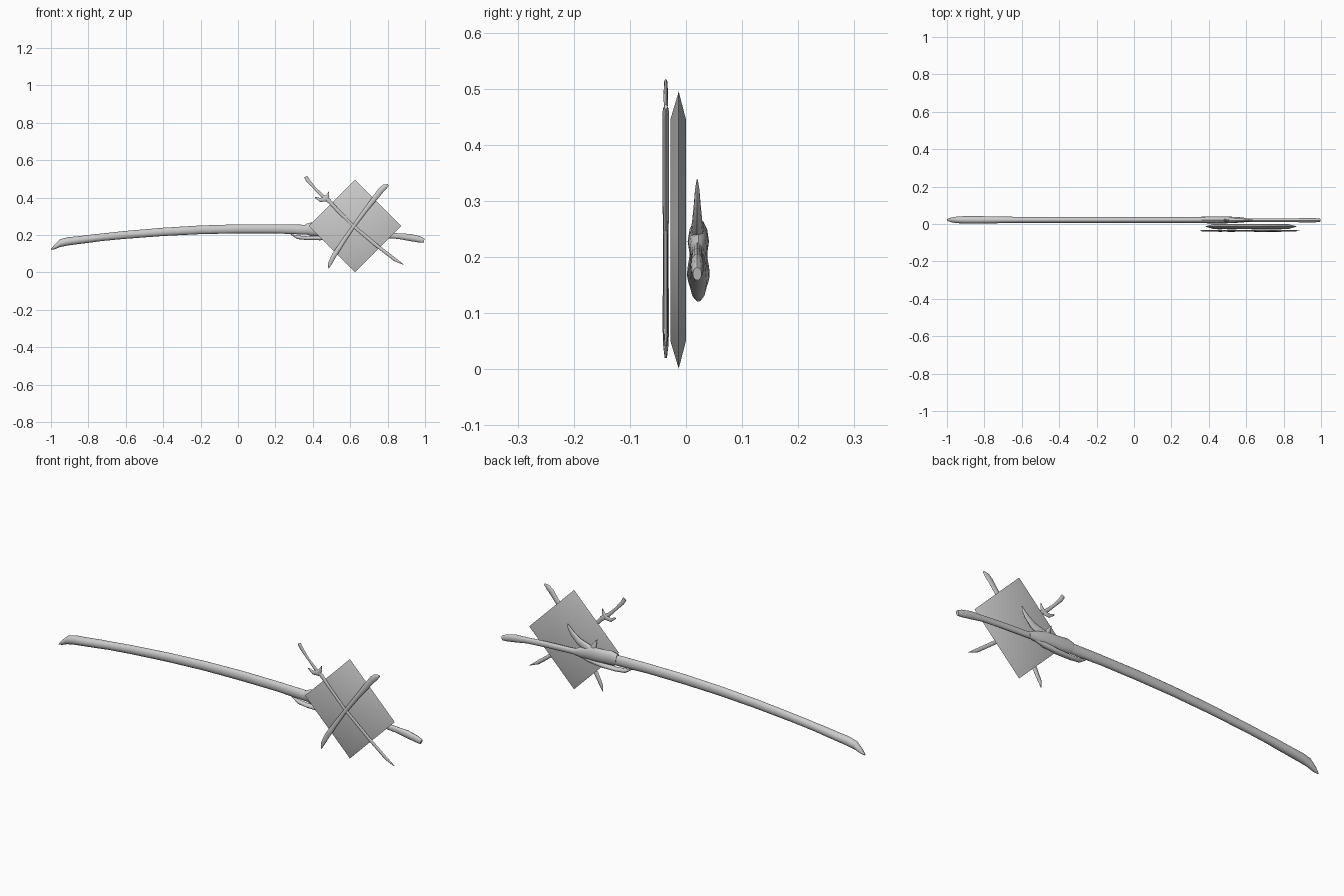
import bpy, bmesh, math
from mathutils import Vector


def finish(name, bm, angle=40):
    bmesh.ops.recalc_face_normals(bm, faces=bm.faces)
    mesh = bpy.data.meshes.new(name)
    bm.to_mesh(mesh)
    bm.free()
    ob = bpy.data.objects.new(name, mesh)
    bpy.context.collection.objects.link(ob)
    bpy.ops.object.select_all(action='DESELECT')
    ob.select_set(True)
    bpy.context.view_layer.objects.active = ob
    bpy.ops.object.shade_smooth_by_angle(angle=math.radians(angle))
    return ob


def loft(name, y, stations, sides=12, upright=False):
    """Oval sections along a path in XZ; station = (x, z, half width, half depth)."""
    bm = bmesh.new()
    rings = []
    pts = [Vector((s[0], 0, s[1])) for s in stations]
    for i, (x, z, hw, hd) in enumerate(stations):
        t = (pts[min(i + 1, len(pts) - 1)] - pts[max(i - 1, 0)]).normalized()
        n = Vector((0, 0, 1)) if upright else Vector((-t.z, 0, t.x))
        ring = []
        for k in range(sides):
            a = 2 * math.pi * k / sides
            ring.append(bm.verts.new(pts[i] + n * hw * math.cos(a)
                                     + Vector((0, y + hd * math.sin(a), 0))))
        rings.append(ring)
    for a, b in zip(rings, rings[1:]):
        for k in range(sides):
            j = (k + 1) % sides
            bm.faces.new((a[k], a[j], b[j], b[k]))
    bm.faces.new(rings[0])
    bm.faces.new(rings[-1])
    return finish(name, bm)


# Diamond plate: wide middle outline, smaller front and back faces
bm = bmesh.new()
rows = []
for y, r in ((-0.028, 0.197), (-0.013, 0.247), (0.0, 0.197)):
    rows.append([bm.verts.new((0.625 + r * dx, y, 0.248 + r * dz))
                 for dx, dz in ((1, 0), (0, 1), (-1, 0), (0, -1))])
for a, b in zip(rows, rows[1:]):
    for k in range(4):
        bm.faces.new((a[k], a[(k + 1) % 4], b[(k + 1) % 4], b[k]))
bm.faces.new(rows[0])
bm.faces.new(rows[-1])
finish("diamond_plate", bm)

# Long curved blade with an oblique end cap
Y = 0.022
loft("long_blade", Y, [
    (-1.0, 0.123, 0.002, 0.004), (-0.98, 0.137, 0.013, 0.012),
    (-0.95, 0.157, 0.021, 0.017), (-0.91, 0.166, 0.022, 0.020),
    (-0.85, 0.173, 0.021, 0.020), (-0.77, 0.183, 0.021, 0.019),
    (-0.73, 0.188, 0.020, 0.018), (-0.6, 0.201, 0.021, 0.016),
    (-0.4, 0.217, 0.022, 0.016), (-0.2, 0.228, 0.023, 0.016),
    (0.0, 0.233, 0.024, 0.016), (0.2, 0.233, 0.024, 0.016),
    (0.34, 0.229, 0.026, 0.016), (0.42, 0.226, 0.024, 0.015)], 16, True)

# Guard core, horns and lower prong
loft("guard_core", Y, [
    (0.36, 0.232, 0.026, 0.017), (0.39, 0.232, 0.036, 0.018),
    (0.44, 0.228, 0.034, 0.019), (0.50, 0.225, 0.035, 0.018),
    (0.56, 0.215, 0.026, 0.015), (0.60, 0.208, 0.014, 0.010)])
loft("upper_horn", 0.02, [
    (0.46, 0.225, 0.022, 0.013), (0.52, 0.243, 0.022, 0.012),
    (0.575, 0.265, 0.018, 0.009), (0.61, 0.295, 0.013, 0.006),
    (0.63, 0.32, 0.008, 0.004), (0.637, 0.338, 0.001, 0.001)])
loft("small_spike", 0.02, [
    (0.50, 0.235, 0.022, 0.010), (0.49, 0.27, 0.011, 0.007),
    (0.475, 0.30, 0.001, 0.001)])
loft("lower_prong", 0.022, [
    (0.28, 0.205, 0.001, 0.002), (0.32, 0.188, 0.010, 0.010),
    (0.37, 0.183, 0.010, 0.014), (0.44, 0.184, 0.012, 0.015),
    (0.52, 0.192, 0.013, 0.012), (0.57, 0.196, 0.004, 0.005)])

# Handle with flared end
loft("handle", 0.02, [
    (0.52, 0.215, 0.018, 0.012), (0.62, 0.208, 0.015, 0.010),
    (0.75, 0.202, 0.015, 0.010), (0.86, 0.194, 0.015, 0.010),
    (0.92, 0.187, 0.019, 0.012), (0.97, 0.177, 0.017, 0.011),
    (0.995, 0.170, 0.012, 0.008)])

# Crossed pair in front of the plate
loft("slim_blade", -0.036, [
    (0.48, 0.39, 0.011, 0.005), (0.53, 0.335, 0.009, 0.004),
    (0.61, 0.254, 0.008, 0.004), (0.74, 0.145, 0.009, 0.004),
    (0.84, 0.068, 0.009, 0.004), (0.885, 0.042, 0.001, 0.002)], 8)
loft("slim_handle", -0.036, [
    (0.362, 0.512, 0.010, 0.003), (0.375, 0.49, 0.010, 0.004),
    (0.41, 0.45, 0.007, 0.003), (0.45, 0.41, 0.009, 0.004),
    (0.49, 0.38, 0.012, 0.005)], 8)
loft("slim_guard", -0.036, [
    (0.412, 0.402, 0.003, 0.002), (0.44, 0.387, 0.010, 0.005),
    (0.465, 0.392, 0.015, 0.006), (0.48, 0.41, 0.009, 0.004),
    (0.485, 0.432, 0.001, 0.002)], 8)
loft("slim_sheath", -0.036, [
    (0.484, 0.02, 0.001, 0.002), (0.49, 0.045, 0.010, 0.005),
    (0.515, 0.093, 0.013, 0.006), (0.56, 0.162, 0.011, 0.005),
    (0.61, 0.235, 0.009, 0.005), (0.68, 0.33, 0.011, 0.006),
    (0.73, 0.395, 0.014, 0.006), (0.765, 0.44, 0.016, 0.006),
    (0.785, 0.458, 0.014, 0.006), (0.803, 0.468, 0.005, 0.003)], 8)
